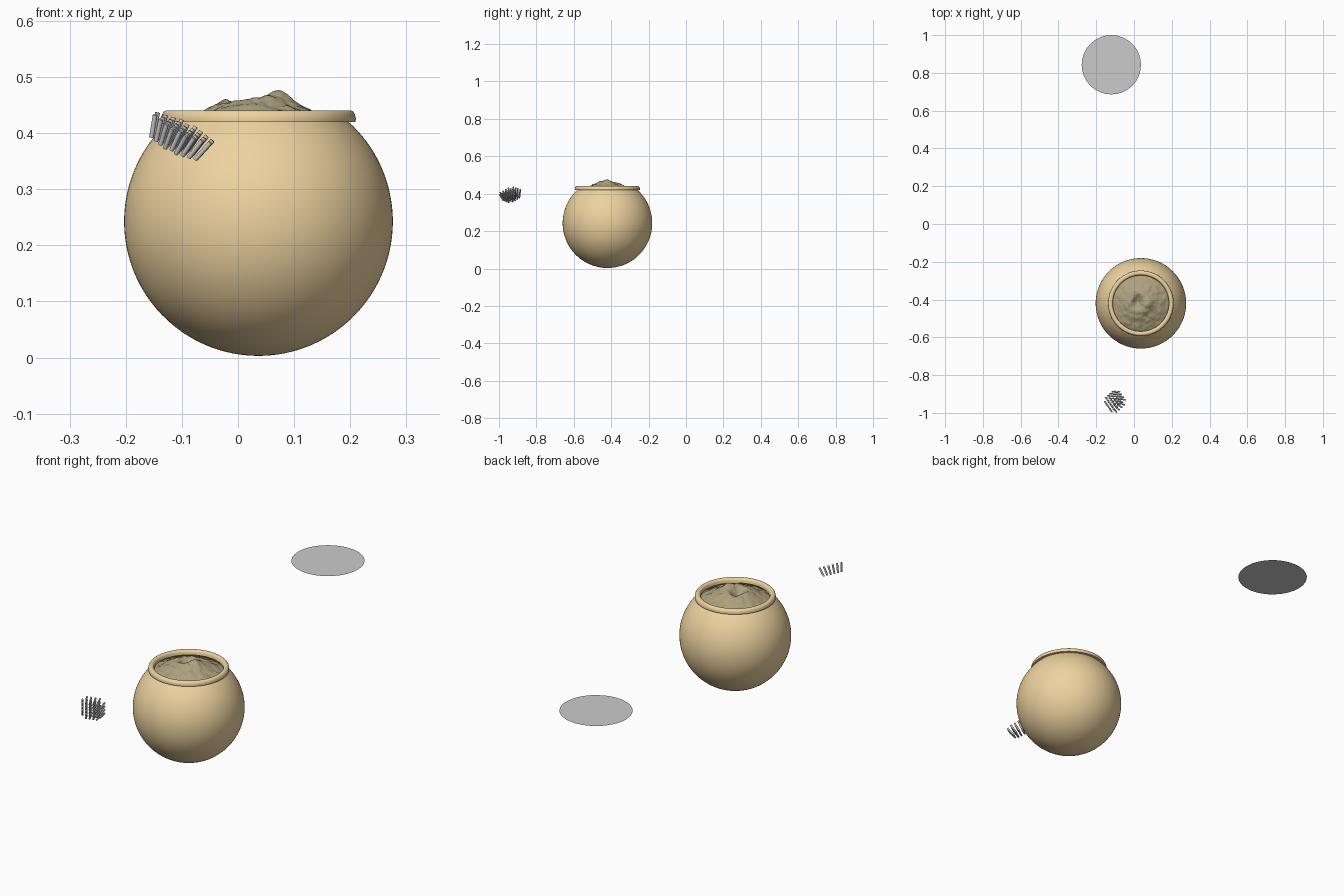
import bpy, bmesh, math
from mathutils import Vector, noise

if "Cube" in bpy.data.objects:
    bpy.data.objects.remove(bpy.data.objects["Cube"])

PX, PY, CZ, R = 0.0365, -0.42, 0.2425, 0.2395   # pot centre and radius


def material(name, rgb):
    m = bpy.data.materials.new(name)
    m.diffuse_color = (*rgb, 1)
    m.use_nodes = True
    m.node_tree.nodes["Principled BSDF"].inputs["Base Color"].default_value = m.diffuse_color
    return m


def finish(name, bm, loc, mat=None, angle=40):
    bmesh.ops.recalc_face_normals(bm, faces=bm.faces[:])
    me = bpy.data.meshes.new(name)
    bm.to_mesh(me)
    bm.free()
    ob = bpy.data.objects.new(name, me)
    ob.location = loc
    bpy.context.collection.objects.link(ob)
    if mat:
        me.materials.append(mat)
    bpy.ops.object.select_all(action='DESELECT')
    ob.select_set(True)
    bpy.context.view_layer.objects.active = ob
    bpy.ops.object.shade_smooth_by_angle(angle=math.radians(angle))
    return ob


def lathe(name, profile, loc, mat, steps=96):
    bm = bmesh.new()
    vs = [bm.verts.new((r, 0, z)) for r, z in profile]
    edges = [bm.edges.new(p) for p in zip(vs, vs[1:])]
    bmesh.ops.spin(bm, geom=vs + edges, axis=(0, 0, 1), cent=(0, 0, 0),
                   angle=math.tau, steps=steps)
    bmesh.ops.remove_doubles(bm, verts=bm.verts[:], dist=1e-5)
    return finish(name, bm, loc, mat)


clay = material("clay", (0.85, 0.65, 0.35))
earth = material("earth", (0.42, 0.36, 0.21))

# pot: round outer wall, flared rim, inner wall
top = math.acos((0.42 - CZ) / R)
outer = [(R * math.sin(a), CZ + R * math.cos(a))
         for a in [math.pi + (top - math.pi) * i / 48 for i in range(49)]]
outer[0] = (0, outer[0][1])
rim = [(0.173, 0.42), (0.1735, 0.426), (0.172, 0.433), (0.169, 0.438), (0.165, 0.4405),
       (0.156, 0.4405), (0.152, 0.438), (0.149, 0.433), (0.148, 0.42)]
ri = R - 0.007
inner_top = math.acos((0.418 - CZ) / ri)
inner = [(ri * math.sin(a), CZ + ri * math.cos(a))
         for a in [inner_top + (math.pi - inner_top) * i / 40 for i in range(41)]]
inner[-1] = (0, inner[-1][1])
lathe("pot", outer + rim + inner, (PX, PY, 0), clay)

# earth heap: rough mound with a crater on top
def heap_height(x, y):
    r = math.hypot(x, y)
    rc = math.hypot(x + 0.016, y - 0.006)
    z = 0.405 + 0.062 * max(0, 1 - r / 0.165) ** 0.9 * 1.25
    z -= 0.042 * math.exp(-(rc / 0.03) ** 2)
    z += 0.014 * math.exp(-((x - 0.041) ** 2 + (y + 0.005) ** 2) / 0.0004)
    z += 0.010 * math.exp(-((x + 0.056) ** 2 + (y - 0.005) ** 2) / 0.0005)
    z += 0.005 * noise.noise(Vector((x * 35, y * 35, 3.1)))
    z += 0.003 * noise.noise(Vector((x * 90, y * 90, 7.7)))
    return z


bm = bmesh.new()
rings, seg = 36, 96
centre = bm.verts.new((0, 0, heap_height(0, 0)))
prev = None
for i in range(1, rings + 1):
    r = 0.165 * i / rings
    ring = []
    for j in range(seg):
        a = math.tau * j / seg
        x, y = r * math.cos(a), r * math.sin(a)
        ring.append(bm.verts.new((x, y, heap_height(x, y))))
    for j in range(seg):
        k = (j + 1) % seg
        if prev:
            bm.faces.new((prev[j], ring[j], ring[k], prev[k]))
        else:
            bm.faces.new((centre, ring[j], ring[k]))
    prev = ring
heap = finish("earth_heap", bm, (PX, PY, 0), earth, 60)

# flat disc floating behind the pot
bm = bmesh.new()
bmesh.ops.create_circle(bm, cap_ends=True, segments=32, radius=0.157)
finish("flat_disc", bm, (-0.12, 0.843, 0.41))

# rod bundle: grid of thin rods, splayed along a tilted axis
axis = Vector((0.43, -0.20, 0.88)).normalized()
side = Vector((0.819, 0.574, 0))
side = (side - axis * side.dot(axis)).normalized()
up = axis.cross(side)
bm = bmesh.new()
for i in range(6):
    for j in range(6):
        u, v = i - 2.5, j - 2.5
        if math.hypot(u, v) > 3.2:
            continue
        spread = side * u + up * v
        a = spread * 0.0155 - axis * 0.02
        b = spread * 0.0195 + axis * 0.02
        d = b - a
        rot = d.to_track_quat('Z', 'Y').to_matrix().to_4x4()
        rot.translation = (a + b) / 2
        bmesh.ops.create_cone(bm, cap_ends=True, segments=12, radius1=0.0042,
                              radius2=0.0042, depth=d.length, matrix=rot)
finish("rod_bundle", bm, (-0.105, -0.937, 0.392))
